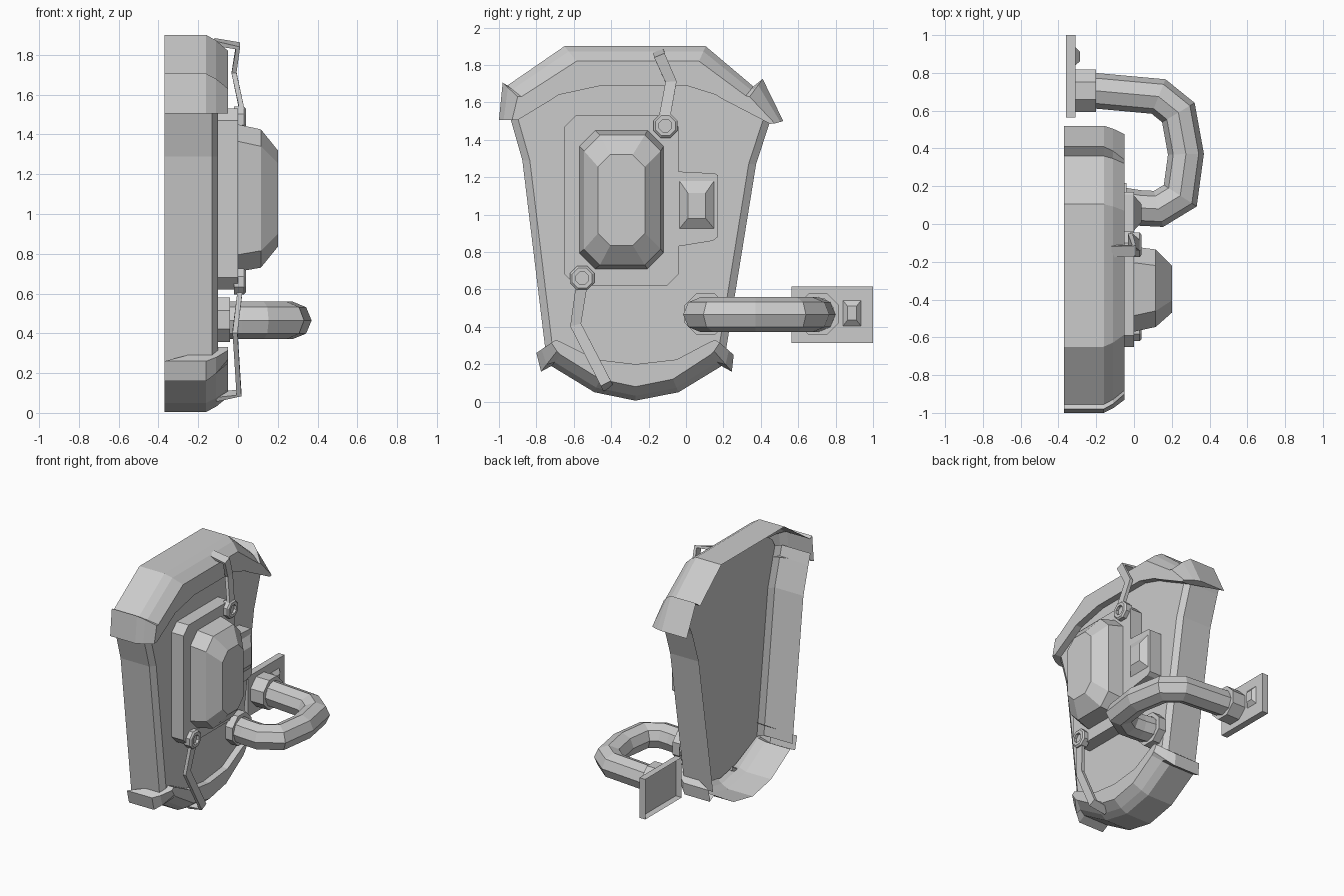
import bpy, bmesh, math
from mathutils import Vector

if "Cube" in bpy.data.objects:
    bpy.data.objects.remove(bpy.data.objects["Cube"])


def loft(name, rings, closed=True, first=False, last=True):
    """Skin a list of equal-length point rings; optionally fill the first/last ring."""
    bm = bmesh.new()
    rows = [[bm.verts.new(p) for p in ring] for ring in rings]
    n = len(rows[0])
    for a, b in zip(rows, rows[1:]):
        for i in range(n if closed else n - 1):
            j = (i + 1) % n
            bm.faces.new((a[i], a[j], b[j], b[i]))
    if closed:
        if first:
            bm.faces.new(rows[0][::-1])
        if last:
            bm.faces.new(rows[-1])
    else:
        # close both ends of an open band
        if len(rows) > 3:
            for k in (0, n - 1):
                bm.faces.new([r[k] for r in rows])
    bmesh.ops.recalc_face_normals(bm, faces=bm.faces)
    me = bpy.data.meshes.new(name)
    bm.to_mesh(me)
    bm.free()
    ob = bpy.data.objects.new(name, me)
    bpy.context.collection.objects.link(ob)
    return ob


def at(x, pts):
    return [(x, y, z) for y, z in pts]


def mix(a, b, t):
    return [(p[0] + (q[0] - p[0]) * t, p[1] + (q[1] - p[1]) * t) for p, q in zip(a, b)]


def chamfered(y0, y1, z0, z1, c):
    return [(y0 + c, z0), (y1 - c, z0), (y1, z0 + c), (y1, z1 - c),
            (y1 - c, z1), (y0 + c, z1), (y0, z1 - c), (y0, z0 + c)]


def rect(y0, y1, z0, z1):
    return [(y0, z0), (y1, z0), (y1, z1), (y0, z1)]


def octagon(y, z, r):
    return [(y + r * math.cos(math.radians(22.5 + 45 * i)),
             z + r * math.sin(math.radians(22.5 + 45 * i))) for i in range(8)]


# Open-backed body: two side walls and a front face
left = [(-0.96, 1.58), (-0.935, 1.5), (-0.875, 1.29), (-0.745, 0.22)]
right = [(0.475, 1.56), (0.45, 1.5), (0.375, 1.27), (0.205, 0.22)]
for name, side, d in (("left_wall", left, 0.04), ("right_wall", right, -0.04)):
    loft(name, [at(-0.37, side), at(-0.13, side),
                at(-0.10, [(y + d, z) for y, z in side])], closed=False)
face = [(y + 0.04, z) for y, z in left] + [(-0.46, 0.11), (-0.27, 0.07), (-0.07, 0.11)]
face += [(y - 0.04, z) for y, z in right[::-1]] + [(0.33, 1.65), (0.07, 1.83),
                                                 (-0.60, 1.83), (-0.89, 1.64)]
loft("front_face", [at(-0.10, face)])


# Armoured rims wrapping the top and bottom edges
def rim(name, outer, crease, inner):
    loft(name, [at(-0.37, outer), at(-0.16, outer), at(-0.11, mix(outer, crease, 0.35)),
                at(-0.05, crease), at(-0.05, inner), at(-0.10, inner)], closed=False)


rim("top_rim",
    [(-1.0, 1.505), (-0.98, 1.705), (-0.955, 1.69), (-0.65, 1.9),
     (0.105, 1.9), (0.36, 1.685), (0.41, 1.725), (0.52, 1.5)],
    [(-0.93, 1.505), (-0.90, 1.63), (-0.88, 1.63), (-0.585, 1.82),
     (0.07, 1.82), (0.32, 1.635), (0.34, 1.63), (0.475, 1.487)],
    [(-0.90, 1.505), (-0.71, 1.62), (-0.68, 1.64), (-0.45, 1.69),
     (0.0, 1.69), (0.16, 1.64), (0.19, 1.62), (0.45, 1.485)])
rim("bottom_rim",
    [(-0.80, 0.26), (-0.775, 0.16), (-0.72, 0.19), (-0.49, 0.05), (-0.27, 0.005),
     (-0.04, 0.05), (0.19, 0.19), (0.245, 0.16), (0.255, 0.25)],
    [(-0.72, 0.315), (-0.69, 0.27), (-0.67, 0.25), (-0.46, 0.12), (-0.27, 0.08),
     (-0.07, 0.12), (0.13, 0.25), (0.15, 0.27), (0.18, 0.315)],
    [(-0.695, 0.33), (-0.67, 0.32), (-0.65, 0.31), (-0.48, 0.225), (-0.27, 0.20),
     (-0.05, 0.225), (0.11, 0.31), (0.13, 0.32), (0.155, 0.33)])

# Raised centre panel with a domed block
loft("centre_panel", [at(-0.10, chamfered(-0.65, -0.04, 0.62, 1.53, 0.06)),
                      at(0.0, chamfered(-0.65, -0.04, 0.62, 1.53, 0.06))])
loft("domed_block", [at(0.0, chamfered(-0.57, -0.12, 0.71, 1.45, 0.085)),
                     at(0.115, chamfered(-0.545, -0.135, 0.73, 1.425, 0.085)),
                     at(0.20, chamfered(-0.47, -0.22, 0.835, 1.32, 0.065))])

# Side box with a small raised block
box = [(-0.04, 0.83), (0.145, 0.86), (0.17, 0.88), (0.17, 1.21), (0.155, 1.22), (-0.04, 1.23)]
loft("side_box", [at(-0.10, box), at(0.0, box)])
loft("side_block", [at(0.0, rect(-0.035, 0.15, 0.925, 1.18)),
                    at(0.04, rect(0.01, 0.105, 0.98, 1.115))])


# Ring bolts
def ring_bolt(name, y, z):
    o, i = octagon(y, z, 0.07), octagon(y, z, 0.036)
    loft(name, [at(-0.02, o), at(0.03, o), at(0.04, octagon(y, z, 0.058)),
                at(0.04, i), at(0.02, i)])


ring_bolt("upper_ring_bolt", -0.11, 1.475)
ring_bolt("lower_ring_bolt", -0.555, 0.66)


# Bent straps running from the bolts to the rims
def strap(name, path, width=0.06, thick=0.025):
    pts = [Vector(p) for p in path]
    rings = []
    for k, p in enumerate(pts):
        t = (pts[min(k + 1, len(pts) - 1)] - pts[max(k - 1, 0)]).normalized()
        yz = Vector((0, t.y, t.z)).normalized()
        across = Vector((0, -yz.z, yz.y)) * width / 2
        normal = t.cross(across).normalized() * thick / 2
        rings.append([p + across + normal, p - across + normal,
                      p - across - normal, p + across - normal])
    loft(name, rings, first=True)


strap("upper_strap", [(0.02, -0.115, 1.52), (-0.02, -0.08, 1.71),
                      (0.0, -0.14, 1.845), (-0.12, -0.145, 1.865)])
strap("lower_strap", [(0.01, -0.56, 0.61), (-0.015, -0.59, 0.41),
                      (0.005, -0.43, 0.10), (-0.11, -0.42, 0.08)])

# Looping eight-sided pipe
path = [Vector((x, y, 0.465)) for x, y in
        ((-0.10, 0.105), (0.03, 0.085), (0.13, 0.08), (0.245, 0.15), (0.275, 0.37),
         (0.235, 0.59), (0.13, 0.675), (-0.20, 0.705), (-0.31, 0.705))]
rings = []
for k, p in enumerate(path):
    t0 = (p - path[k - 1]).normalized() if k else (path[1] - p).normalized()
    t1 = (path[k + 1] - p).normalized() if k < len(path) - 1 else t0
    t = (t0 + t1).normalized()
    side = Vector((t.y, -t.x, 0)) * (1 / max(t.dot(t1), 0.7))
    rings.append([p + (side * math.cos(a) + Vector((0, 0, 1)) * math.sin(a)) * 0.094
                  for a in (math.radians(45 * i) for i in range(8))])
loft("pipe", rings, last=False)

# Pipe collars
for name, y, x0, x1 in (("body_collar", 0.105, -0.10, -0.04),
                        ("plate_collar", 0.705, -0.31, -0.20)):
    loft(name, [at(x0, octagon(y, 0.468, 0.122)), at(x1, octagon(y, 0.468, 0.122)),
                at(x1, octagon(y, 0.468, 0.09))], last=False)

# Open-backed wall plate with a small raised block
plate = rect(0.565, 1.0, 0.312, 0.615)
loft("wall_plate", [at(-0.36, plate), at(-0.31, plate)])
loft("plate_block", [at(-0.31, rect(0.84, 0.935, 0.405, 0.54)),
                     at(-0.285, rect(0.863, 0.912, 0.435, 0.51))])
